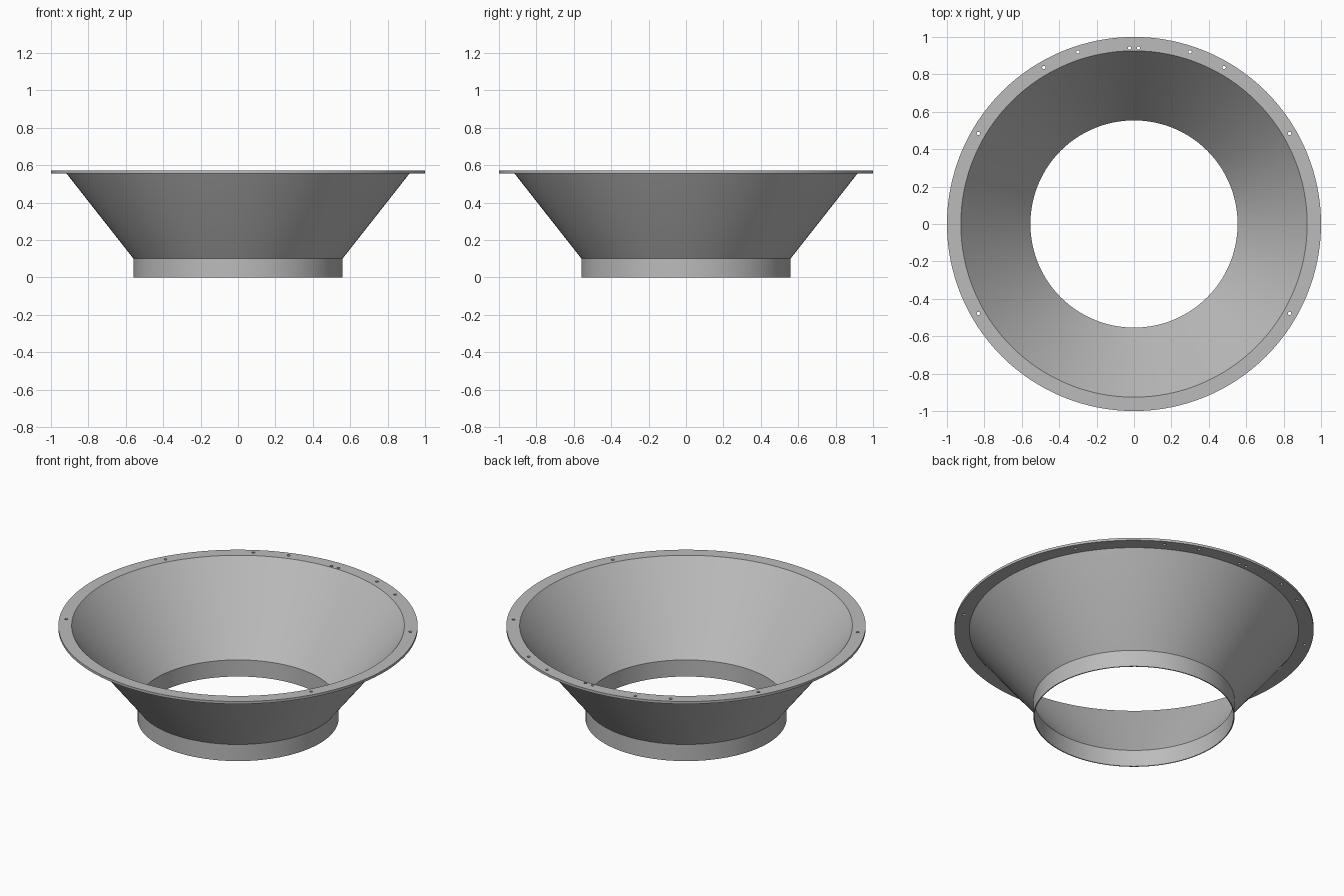
import bpy
import math

cube = bpy.data.objects.get("Cube")
if cube:
    bpy.data.objects.remove(cube, do_unlink=True)

SEGMENTS = 128

metal = bpy.data.materials.new("grey_metal")
metal.use_nodes = True
GREY = (0.5, 0.5, 0.5, 1)
metal.diffuse_color = GREY
metal.node_tree.nodes["Principled BSDF"].inputs["Base Color"].default_value = GREY


def lathe(name, profile):
    """Spin a closed (radius, height) profile, listed counter-clockwise, around z."""
    n = len(profile)
    verts, faces = [], []
    for s in range(SEGMENTS):
        a = math.tau * s / SEGMENTS
        verts += [(r * math.cos(a), r * math.sin(a), z) for r, z in profile]
        t = (s + 1) % SEGMENTS
        for i in range(n):
            j = (i + 1) % n
            faces.append((s * n + i, t * n + i, t * n + j, s * n + j))
    mesh = bpy.data.meshes.new(name)
    mesh.from_pydata(verts, [], faces)
    mesh.materials.append(metal)
    obj = bpy.data.objects.new(name, mesh)
    bpy.context.collection.objects.link(obj)
    return obj


def activate(obj):
    bpy.ops.object.select_all(action="DESELECT")
    obj.select_set(True)
    bpy.context.view_layer.objects.active = obj


# Thin-walled collar, cone and rim flange
collar = lathe("collar", [(0.554, 0), (0.56, 0), (0.56, 0.102), (0.554, 0.102)])
cone = lathe("cone", [(0.554, 0.102), (0.56, 0.102), (0.917, 0.556), (0.917, 0.571)])
flange = lathe("flange", [(0.917, 0.556), (1, 0.556), (1, 0.571), (0.926, 0.571)])
# Cone inner wall meets the flange's inner top edge
for v in cone.data.vertices:
    if v.co.z > 0.57:
        v.co.x *= 0.926 / 0.917
        v.co.y *= 0.926 / 0.917

# Bolt holes, mirrored left and right
HOLES = [(0.024, 0.941), (0.3, 0.92), (0.482, 0.837), (0.832, 0.484), (0.832, -0.478)]
for x, y in HOLES:
    for side in (-1, 1):
        bpy.ops.mesh.primitive_cylinder_add(
            vertices=16, radius=0.009, depth=0.1, location=(side * x, y, 0.56))
        cutter = bpy.context.object
        cutter.name = "hole_cutter"
        cutter.hide_render = True
        cutter.data.materials.append(metal)
        activate(flange)
        cut = flange.modifiers.new("bolt_hole", "BOOLEAN")
        cut.operation = "DIFFERENCE"
        cut.solver = "EXACT"
        cut.object = cutter
        bpy.ops.object.modifier_apply(modifier=cut.name)
        bpy.data.objects.remove(cutter, do_unlink=True)

for obj in (collar, cone, flange):
    activate(obj)
    bpy.ops.object.shade_smooth_by_angle(angle=math.radians(30))
